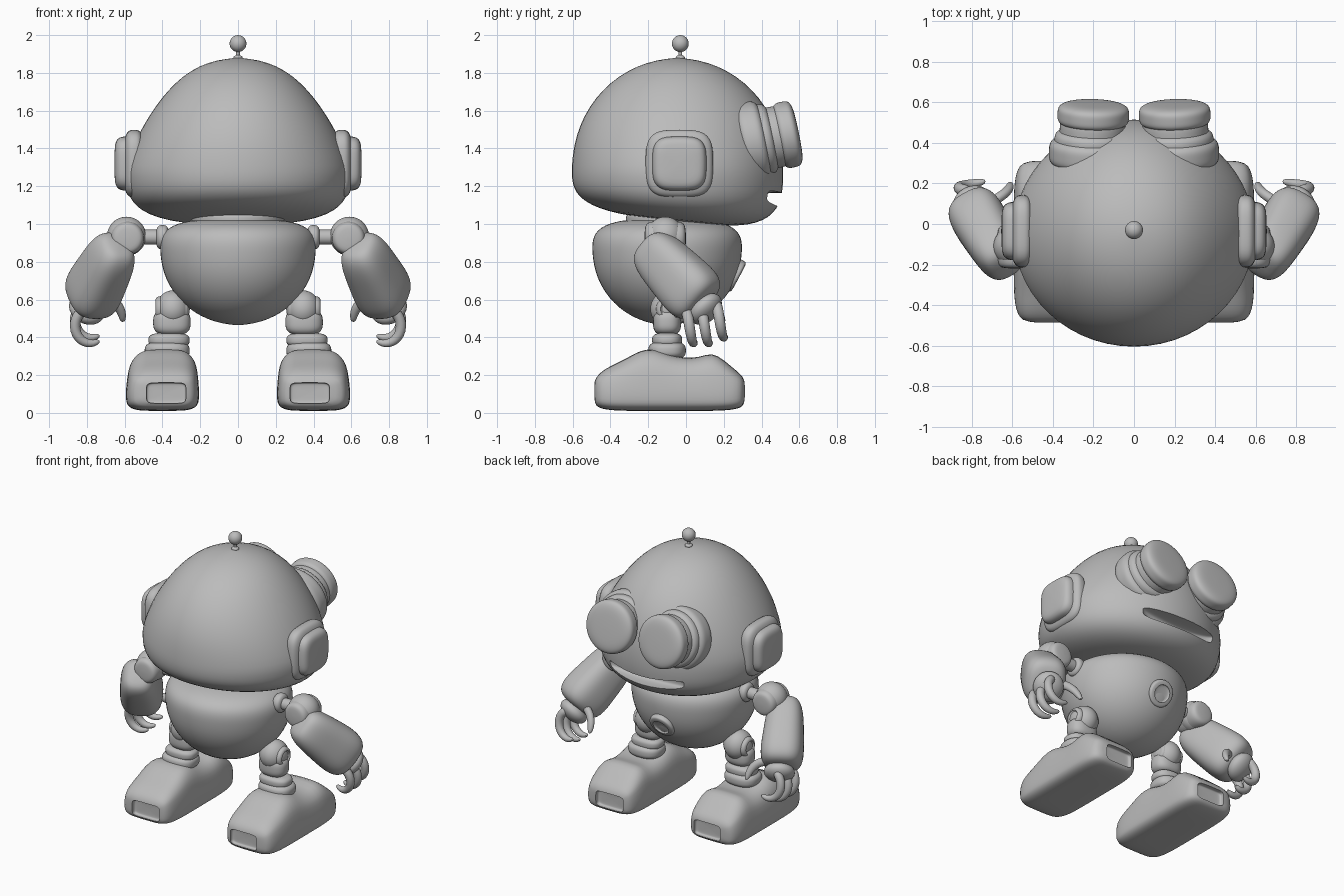
import bpy, bmesh
from math import cos, sin, pi, radians, exp, sqrt
from mathutils import Vector

if "Cube" in bpy.data.objects:
    bpy.data.objects.remove(bpy.data.objects["Cube"])

grey = bpy.data.materials.new("plain grey")
grey.use_nodes = True
grey.diffuse_color = (0.5, 0.5, 0.5, 1)
grey.node_tree.nodes["Principled BSDF"].inputs["Base Color"].default_value = grey.diffuse_color

X, Y, Z = Vector((1, 0, 0)), Vector((0, 1, 0)), Vector((0, 0, 1))
RINGS = 16


def signed_power(value, exponent):
    return abs(value) ** exponent * (1 if value > 0 else -1)


def section(centre, u, v, a, b, sides, squareness=2):
    """Rounded ring around a centre, from round to nearly square."""
    ring = []
    for i in range(sides):
        angle = 2 * pi * i / sides
        ring.append(centre + u * a * signed_power(cos(angle), 2 / squareness)
                    + v * b * signed_power(sin(angle), 2 / squareness))
    return ring


def skin(name, rings, mirror, cutters=()):
    """Join rings into a closed smooth body, carve it, mirror it and bake it."""
    bm = bmesh.new()
    loops = [[bm.verts.new(point) for point in ring] for ring in rings]
    for low, high in zip(loops, loops[1:]):
        for i in range(len(low)):
            bm.faces.new((low[i - 1], low[i], high[i], high[i - 1]))
    bm.faces.new(loops[0])
    bm.faces.new(loops[-1])
    bmesh.ops.recalc_face_normals(bm, faces=bm.faces)
    mesh = bpy.data.meshes.new(name)
    bm.to_mesh(mesh)
    bm.free()
    mesh.materials.append(grey)
    body = bpy.data.objects.new(name, mesh)
    bpy.context.collection.objects.link(body)
    smooth = body.modifiers.new("smooth", 'SUBSURF')
    smooth.levels = smooth.render_levels = 1
    for cutter in cutters:
        cutter.hide_render = True
        carve = body.modifiers.new("carve", 'BOOLEAN')
        carve.operation, carve.solver, carve.object = 'DIFFERENCE', 'EXACT', cutter
    if mirror:
        body.modifiers.new("mirror", 'MIRROR')
    graph = bpy.context.evaluated_depsgraph_get()
    baked = bpy.data.meshes.new_from_object(body.evaluated_get(graph))
    body.modifiers.clear()
    body.data = baked
    baked.shade_smooth()
    baked.set_sharp_from_angle(angle=radians(40))
    for cutter in cutters:
        bpy.data.objects.remove(cutter)
    return body


def blob(name, centre, axis, a, b, down, up=None, squareness=2, base=2, crown=None,
         reshape=None, cutters=(), mirror=None):
    """Superellipsoid: a and b across the axis, down and up along it."""
    centre, axis = Vector(centre), Vector(axis).normalized()
    u = X if axis == Z else Z.cross(axis).normalized()
    v = axis.cross(u)
    rings = []
    for k in range(RINGS + 1):
        t = sin(pi * (k / RINGS - 0.5))
        length, power = (down, base) if t < 0 else (up or down, crown or base)
        size = 0.01 if k in (0, RINGS) else (1 - abs(t) ** power) ** (1 / power)
        ring = section(centre + axis * t * length, u, v, a * size, b * size, 28, squareness)
        rings.append([reshape(p) for p in ring] if reshape else ring)
    return skin(name, rings, centre.x != 0 if mirror is None else mirror, cutters)


def dished_disc(name, centre, axis, radius, depth):
    """Round boss with a shallow hollow in its outer face."""
    outer = Vector(centre) + Vector(axis).normalized() * depth
    hollow = blob("hollow_cutter", outer, axis, radius * 0.65, radius * 0.65, 0.015,
                  base=4, mirror=False)
    return blob(name, centre, axis, radius, radius, depth, base=6, cutters=[hollow])


def digit(name, centre, width, height, start, stop, drift):
    """Curled tapering finger that follows an arc."""
    centre, rings, steps = Vector(centre), [], 8
    for k in range(steps + 1):
        t = k / steps
        angle = radians(start + (stop - start) * t)
        outward = X * cos(angle) + Z * sin(angle)
        point = centre + Vector((width * cos(angle), drift * t, height * sin(angle)))
        radius = 0.03 * sqrt(1 - 0.85 * t ** 3)
        rings.append(section(point, outward, Y, radius, radius, 12))
    return skin(name, rings, True)


# Head: tall dome on a flatter jaw that dips toward the chin
def head_shape(p):
    rise = min(max((p.z - 1.3) / 0.58, 0), 1)
    drop = max((1.3 - p.z) / 0.3, 0)
    p.x *= 1 - 0.25 * rise * sqrt(1 - rise * rise)
    p.z -= 0.11 * p.y * drop
    return p


def smile(p):
    p.z += p.x * p.x / 4
    return p


mouth = blob("mouth_cutter", (0, 0.52, 1.13), X, 0.12, 0.035, 0.32, squareness=4, base=4, reshape=smile)
blob("head", (0, -0.045, 1.3), Z, 0.6, 0.565, 0.295, 0.58, base=3.5, crown=2,
     reshape=head_shape, cutters=[mouth])

# Antenna
blob("antenna_base", (0, -0.03, 1.88), Z, 0.025, 0.025, 0.015)
blob("antenna_stem", (0, -0.03, 1.9), Z, 0.01, 0.01, 0.05, base=6)
blob("antenna_ball", (0, -0.03, 1.955), Z, 0.045, 0.045, 0.045)

# Ears: rounded square pads on flared bases
blob("ear_bases", (0.55, -0.035, 1.32), X, 0.18, 0.18, 0.06, squareness=3.5, base=3)
blob("ear_pads", (0.55, -0.035, 1.32), X, 0.145, 0.145, 0.105, squareness=3.5, base=5)

# Eyes: two collar steps and a thick lens along one tilted axis
gaze = Vector((-0.03, 0.98, 0.2))
socket = Vector((0.205, 0.4, 1.445))
for part, step, radius, half in (("collars", -0.05, 0.215, 0.08), ("rims", 0, 0.19, 0.07),
                                 ("cores", 0.05, 0.165, 0.1), ("lenses", 0.14, 0.178, 0.06)):
    blob(f"eye_{part}", socket + gaze * step, gaze, radius, radius, half, base=4)

# Torso bowl, neck and belly dial
blob("torso", (0, -0.1, 0.86), Z, 0.416, 0.4, 0.396, 0.17, base=2, crown=3.2)
blob("neck", (0, -0.07, 1), Z, 0.25, 0.25, 0.06, base=8)
dished_disc("belly_dial", (0, 0.255, 0.73), (0, 0.88, -0.47), 0.09, 0.03)

# Shoulders: rods, balls and round caps
blob("shoulder_rods", (0.45, -0.1, 0.93), X, 0.04, 0.04, 0.1, base=8)
blob("shoulder_sockets", (0.4, -0.1, 0.93), X, 0.065, 0.065, 0.035, base=3)
blob("shoulder_balls", (0.59, -0.11, 0.935), Y, 0.105, 0.105, 0.1)
blob("shoulder_caps", (0.585, -0.11, 0.925), Y, 0.09, 0.09, 0.11, base=5)

# Forearms: squarish sleeves that swell toward the wrist
shoulder_end, wrist = Vector((0.63, -0.215, 0.9)), Vector((0.805, 0.095, 0.575))
reach = wrist - shoulder_end
middle = (shoulder_end + wrist) / 2


def swell(p):
    t = (p - middle).dot(reach) / reach.length_squared
    spine = middle + reach * t
    return spine + (p - spine) * (1 + 0.3 * t)


blob("forearms", middle, reach, 0.13, 0.15, reach.length / 2, squareness=2.7, base=4, reshape=swell)

# Hands
blob("palms", (0.8, 0.105, 0.55), reach, 0.1, 0.1, 0.06)
for i in range(3):
    digit(f"finger_{i + 1}", (0.78, 0.08 * i, 0.46 + 0.03 * (i // 2)), 0.085, 0.095, 70, -125, 0.05)
digit("thumbs", (0.7, 0.1, 0.49), 0.09, 0.11, 80, 185, 0.1)

# Legs: hip ball with dished hub, then shin, ankle and instep collar
blob("hip_balls", (0.345, -0.09, 0.55), X, 0.1, 0.1, 0.09)
dished_disc("hip_hubs", (0.35, -0.09, 0.55), X, 0.07, 0.09)
for part, x, z, a, b, half in (("shins", 0.35, 0.48, 0.1, 0.075, 0.07),
                               ("ankles", 0.365, 0.385, 0.11, 0.08, 0.04),
                               ("collars", 0.375, 0.33, 0.12, 0.1, 0.05)):
    blob(f"leg_{part}", (x, -0.1, z), Z, a, b, half, squareness=2.5, base=3)

# Feet: flat soles, rounded ends, humps over instep and toe, recessed end panels
sole_mid, foot_y, half_length, half_height = 0.12, -0.087, 0.405, 0.11


def foot_shape(p):
    t = 0.95 * (p.y - foot_y) / half_length
    lift = (p.z - sole_mid) / half_height
    if lift > 0:
        humps = 0.06 * exp(-((p.y + 0.2) / 0.1) ** 2) + 0.055 * exp(-((p.y - 0.15) / 0.06) ** 2)
        p.z = sole_mid + lift * (0.17 + humps) * max(1 - abs(t) ** 2.5, 0) ** 0.4
        p.x -= (p.x - 0.36) * 0.2 * lift ** 2
    return p


panels = [blob("panel_cutter", (0.38, foot_y + end * half_length, 0.105), Y, 0.105, 0.055, 0.04,
               squareness=6, base=8, mirror=False) for end in (-1, 1)]
blob("feet", (0.4, foot_y, sole_mid), Y, 0.195, half_height, half_length, squareness=4.5, base=6,
     reshape=foot_shape, cutters=panels)
